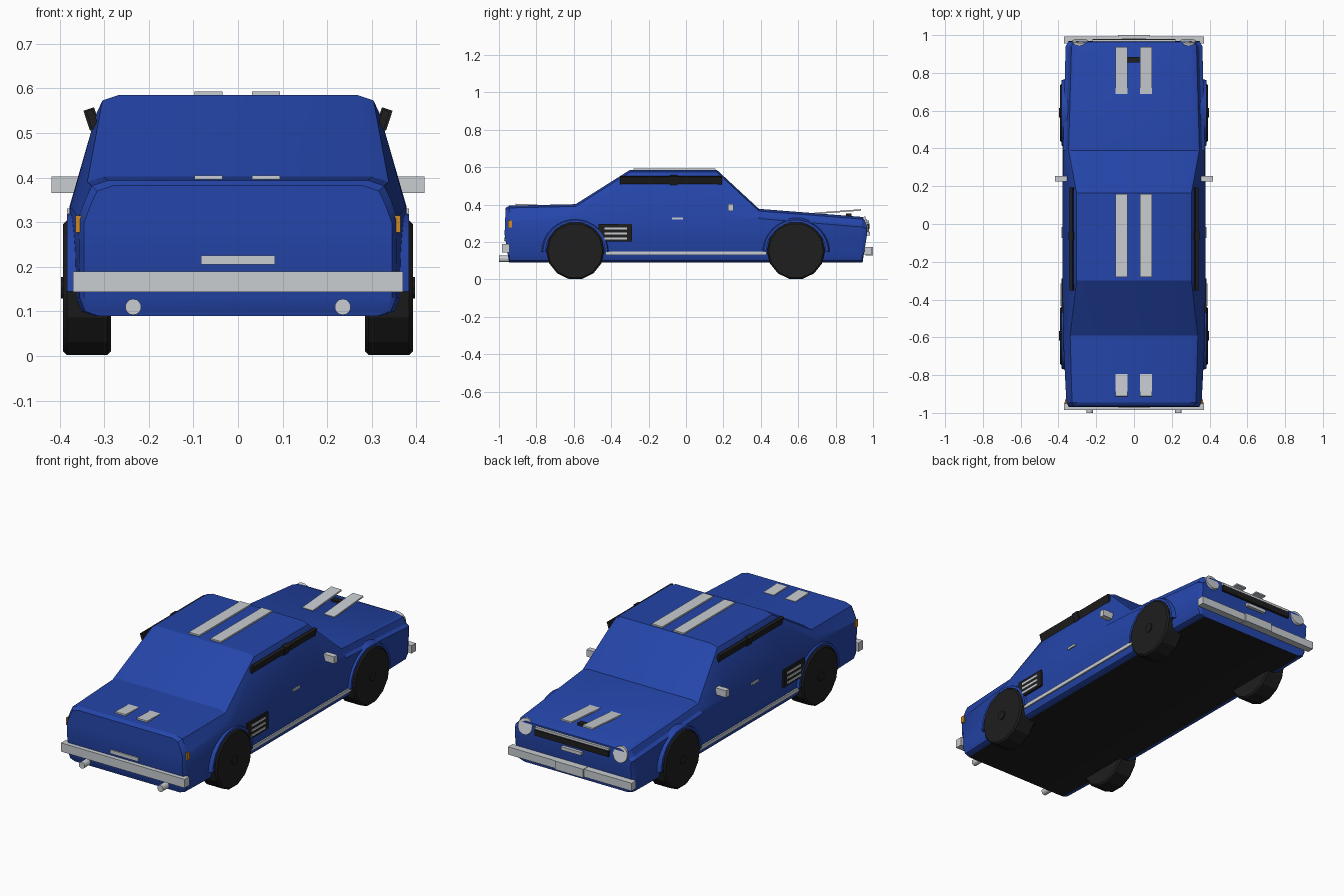
import bpy, bmesh, math
from mathutils import Matrix, Vector

cube = bpy.data.objects.get("Cube")
if cube:
    bpy.data.objects.remove(cube, do_unlink=True)


def material(name, rgb):
    m = bpy.data.materials.new(name)
    m.use_nodes = True
    m.diffuse_color = (*rgb, 1)
    m.node_tree.nodes["Principled BSDF"].inputs["Base Color"].default_value = (*rgb, 1)
    return m


BLUE = material("blue paint", (0.018, 0.06, 0.40))
BLACK = material("black trim", (0.013, 0.013, 0.013))
SILVER = material("silver", (0.58, 0.61, 0.64))
ORANGE = material("orange lamp", (0.62, 0.25, 0.02))


def finish(name, bm, *mats, smooth=False):
    bmesh.ops.recalc_face_normals(bm, faces=bm.faces)
    mesh = bpy.data.meshes.new(name)
    bm.to_mesh(mesh)
    bm.free()
    for m in mats:
        mesh.materials.append(m)
    ob = bpy.data.objects.new(name, mesh)
    bpy.context.collection.objects.link(ob)
    if smooth:
        bpy.ops.object.select_all(action="DESELECT")
        ob.select_set(True)
        bpy.context.view_layer.objects.active = ob
        bpy.ops.object.shade_smooth_by_angle(angle=math.radians(25))
    return ob


def box(name, x, y, z, mat, rot=(0, 0, 0)):
    """Box from (min, max) ranges, turned about its own centre."""
    bm = bmesh.new()
    bmesh.ops.create_cube(bm, size=1)
    size = [r[1] - r[0] for r in (x, y, z)]
    centre = Vector([(r[0] + r[1]) / 2 for r in (x, y, z)])
    turn = Matrix.Rotation(rot[1], 4, "Y") @ Matrix.Rotation(rot[0], 4, "X")
    bm.transform(Matrix.Translation(centre) @ turn @ Matrix.Diagonal((*size, 1)))
    return finish(name, bm, mat)


def pair(name, x, y, z, mat, tilt=0):
    """Mirrored boxes on the left (+x) and right (-x)."""
    box("left_" + name, x, y, z, mat, (0, tilt, 0))
    box("right_" + name, (-x[1], -x[0]), y, z, mat, (0, -tilt, 0))


def cylinder(name, centre, r, depth, sides, mat, axis="X", tilt=0, rim=0):
    bm = bmesh.new()
    bmesh.ops.create_cone(bm, cap_ends=True, segments=sides, radius1=r, radius2=r, depth=depth)
    if rim:
        edges = [e for e in bm.edges if any(len(f.verts) > 4 for f in e.link_faces)]
        bmesh.ops.bevel(bm, geom=edges, offset=rim, segments=1, affect="EDGES")
    turn = Matrix.Rotation(math.pi / 2, 4, "Y") if axis == "X" else Matrix.Rotation(tilt - math.pi / 2, 4, "X")
    bm.transform(Matrix.Translation(centre) @ turn)
    return finish(name, bm, mat, smooth=True)


# Body shell: stations of y, roof height, upper, belt and sill half-widths, belt height
STATIONS = [
    (-0.970, 0.382, 0.330, 0.345, 0.345, 0.300),
    (-0.945, 0.394, 0.342, 0.358, 0.355, 0.310),
    (-0.590, 0.402, 0.352, 0.376, 0.368, 0.335),
    (-0.300, 0.585, 0.318, 0.378, 0.370, 0.335),
    (0.165, 0.585, 0.318, 0.378, 0.370, 0.335),
    (0.390, 0.377, 0.360, 0.376, 0.370, 0.325),
    (0.940, 0.334, 0.345, 0.362, 0.358, 0.280),
    (0.968, 0.322, 0.332, 0.348, 0.345, 0.270),
]


def half_section(top, tw, w, bw, belt):
    return [(bw - 0.04, 0.09), (bw - 0.012, 0.10), (bw, 0.13), ((w + bw) / 2, 0.24),
            (w, belt), (tw, top - 0.042), (tw - 0.014, top - 0.012), (tw - 0.05, top)]


bm = bmesh.new()
rings = []
for i, (y, top, tw, w, bw, belt) in enumerate(STATIONS):
    pts = half_section(top, tw, w, bw, belt)
    sides = []
    for s in (1, -1):
        row = []
        for x, z in pts:
            # the ends lean inward below and above the nose crease
            lean = 0
            if i in (0, len(STATIONS) - 1):
                lean = 0.16 * max(0, 0.24 - z) + 0.04 * max(0, z - 0.24)
            row.append(bm.verts.new((s * x, y - math.copysign(lean, y), z)))
        sides.append(row)
    rings.append(sides)
n = len(pts)
for a, b in zip(rings, rings[1:]):
    for s in (0, 1):
        for k in range(n - 1):
            bm.faces.new((a[s][k], a[s][k + 1], b[s][k + 1], b[s][k]))
    for k in (0, n - 1):
        bm.faces.new((a[0][k], a[1][k], b[1][k], b[0][k]))
for end in (rings[0], rings[-1]):
    for k in range(n - 1):
        bm.faces.new((end[0][k], end[0][k + 1], end[1][k + 1], end[1][k]))
bmesh.ops.recalc_face_normals(bm, faces=bm.faces)
for f in bm.faces:
    f.material_index = int(f.normal.z < -0.95)
finish("body", bm, BLUE, BLACK, smooth=True)


# Wheels with hubs and arch flares
def arch(name, side, yc):
    bm = bmesh.new()
    steps = 16
    loops = []
    for i in range(steps + 1):
        a = math.pi * i / steps
        loops.append([bm.verts.new((side * x, yc + r * math.cos(a), 0.145 + r * math.sin(a)))
                      for x, r in ((0.34, 0.160), (0.384, 0.160), (0.384, 0.173), (0.34, 0.188))])
    for a, b in zip(loops, loops[1:]):
        for k in range(4):
            bm.faces.new((a[k], a[(k + 1) % 4], b[(k + 1) % 4], b[k]))
    bm.faces.new(loops[0])
    bm.faces.new(loops[-1])
    finish(name, bm, BLUE, smooth=True)


for side, label in ((1, "left"), (-1, "right")):
    for yc, end in ((-0.592, "front"), (0.588, "back")):
        tag = f"{label}_{end}"
        cylinder(tag + "_wheel", (side * 0.3385, yc, 0.153), 0.155, 0.107, 14, BLACK, rim=0.008)
        cylinder(tag + "_hub", (side * 0.385, yc, 0.153), 0.025, 0.024, 10, BLACK)
        arch(tag + "_arch", side, yc)
    # Round lamps and exhaust pipes
    cylinder(label + "_headlamp", (side * 0.285, 0.958, 0.293), 0.042, 0.024, 20, SILVER, "Y", math.radians(15))
    cylinder(label + "_exhaust", (side * 0.235, -0.955, 0.11), 0.018, 0.09, 14, SILVER, "Y")

# Side fittings
pair("window_bar", (0.318, 0.334), (-0.353, 0.192), (0.508, 0.552), BLACK, math.radians(18))
pair("window_knob", (0.315, 0.340), (-0.085, -0.045), (0.508, 0.555), BLACK, math.radians(18))
pair("mirror", (0.355, 0.418), (0.225, 0.255), (0.366, 0.403), SILVER)
pair("door_handle", (0.370, 0.384), (-0.075, -0.015), (0.319, 0.331), SILVER)
pair("sill_strip", (0.360, 0.378), (-0.43, 0.43), (0.130, 0.150), SILVER)
pair("side_vent", (0.365, 0.384), (-0.468, -0.288), (0.203, 0.296), BLACK)
for i in range(3):
    z = 0.219 + 0.0265 * i
    pair(f"vent_slat_{i + 1}", (0.380, 0.388), (-0.435, -0.316), (z - 0.006, z + 0.006), SILVER)
pair("corner_lamp", (0.343, 0.364), (-0.952, -0.930), (0.277, 0.315), ORANGE)

# Bumpers, plates and grille
box("front_bumper", (-0.37, 0.37), (-0.985, -0.945), (0.143, 0.190), SILVER)
box("front_plate", (-0.083, 0.083), (-0.974, -0.962), (0.205, 0.225), SILVER)
box("back_bumper", (-0.37, 0.37), (0.955, 0.993), (0.130, 0.172), SILVER)
box("back_bumper_centre", (-0.085, 0.085), (0.96, 1.0), (0.128, 0.174), SILVER)
box("grille", (-0.22, 0.22), (0.955, 0.980), (0.268, 0.300), BLACK)
box("grille_strip", (-0.22, 0.22), (0.955, 0.978), (0.302, 0.314), SILVER)
box("back_plate", (-0.06, 0.06), (0.965, 0.984), (0.235, 0.253), SILVER)
box("hood_scoop", (-0.04, 0.03), (0.855, 0.885), (0.325, 0.352), BLACK)

# Twin stripes on hood, roof and deck
for x0, label in ((-0.098, "right"), (0.031, "left")):
    x = (x0, x0 + 0.063)
    box(label + "_roof_stripe", x, (-0.28, 0.159), (0.584, 0.593), SILVER)
    box(label + "_hood_stripe", x, (0.688, 0.937), (0.358, 0.366), SILVER, (0.075, 0, 0))
    box(label + "_deck_stripe", x, (-0.912, -0.795), (0.394, 0.402), SILVER, (-0.04, 0, 0))
